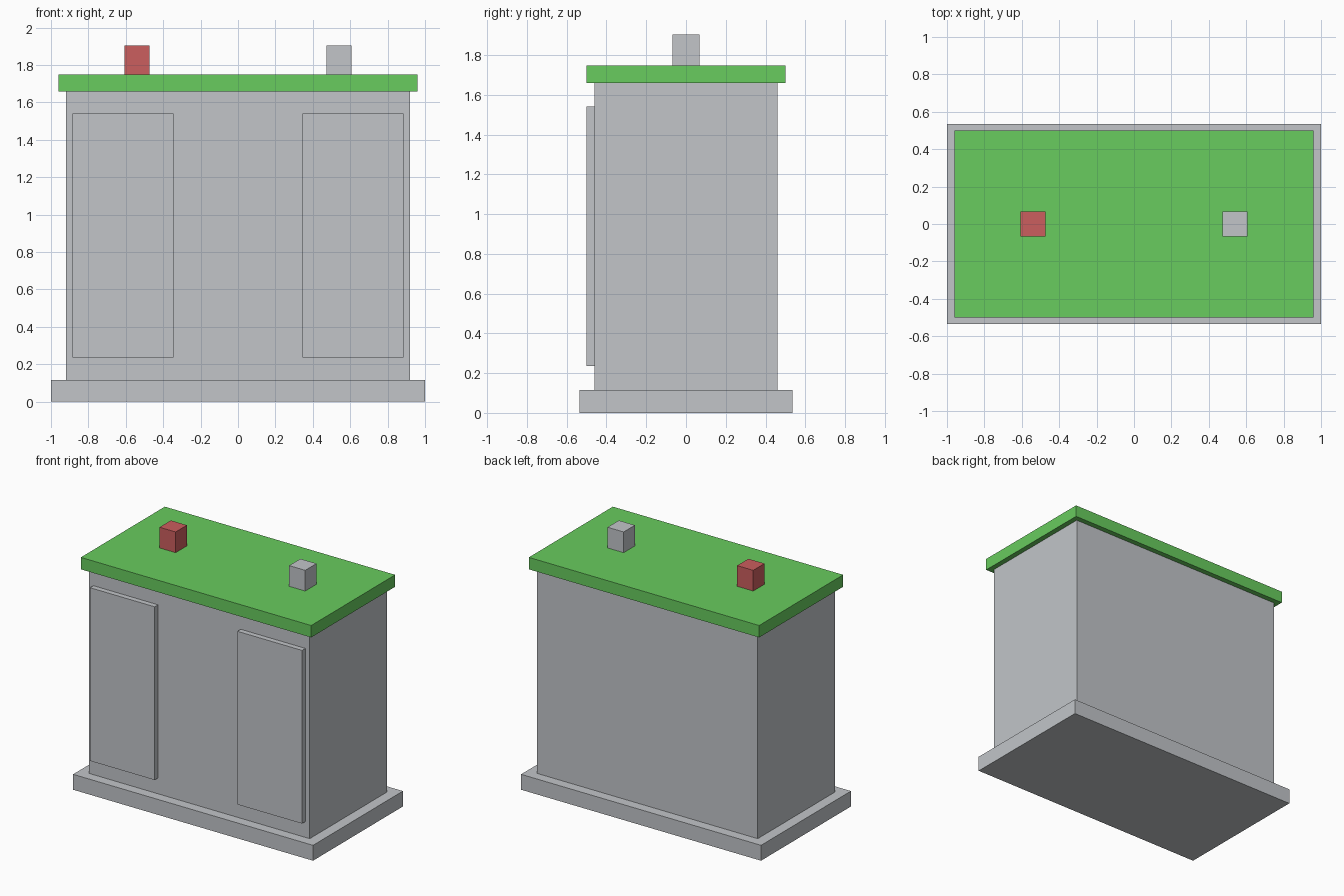
import bpy

if "Cube" in bpy.data.objects:
    bpy.data.objects.remove(bpy.data.objects["Cube"])


def material(name, colour):
    m = bpy.data.materials.new(name)
    m.diffuse_color = (*colour, 1.0)
    m.use_nodes = True
    m.node_tree.nodes["Principled BSDF"].inputs["Base Color"].default_value = m.diffuse_color
    return m


GREY = material("light_grey", (0.54, 0.56, 0.584))
GREEN = material("green", (0.138, 0.604, 0.112))
RED = material("red", (0.597, 0.112, 0.112))


def box(name, x, y, z, mat):
    """Box from (min, max) ranges on each axis."""
    centre = [(a + b) / 2 for a, b in (x, y, z)]
    bpy.ops.mesh.primitive_cube_add(size=1, location=centre)
    ob = bpy.context.object
    ob.name = name
    ob.scale = [b - a for a, b in (x, y, z)]
    bpy.ops.object.transform_apply(location=False, rotation=False, scale=True)
    ob.data.materials.append(mat)
    return ob


# Plinth, casing and overhanging lid
box("base", (-1, 1), (-0.535, 0.535), (0, 0.116), GREY)
box("body", (-0.92, 0.92), (-0.46, 0.46), (0.116, 1.658), GREY)
box("lid", (-0.96, 0.96), (-0.5, 0.5), (1.658, 1.748), GREEN)

# Front panels and top terminals, one per side
for side, s, mat in (("left", -1, RED), ("right", 1, GREY)):
    cx = s * 0.614
    box(side + "_front_panel", (cx - 0.27, cx + 0.27), (-0.5, -0.46), (0.235, 1.54), GREY)
    cx = s * 0.54
    box(side + "_terminal", (cx - 0.067, cx + 0.067), (-0.067, 0.067), (1.748, 1.904), mat)
